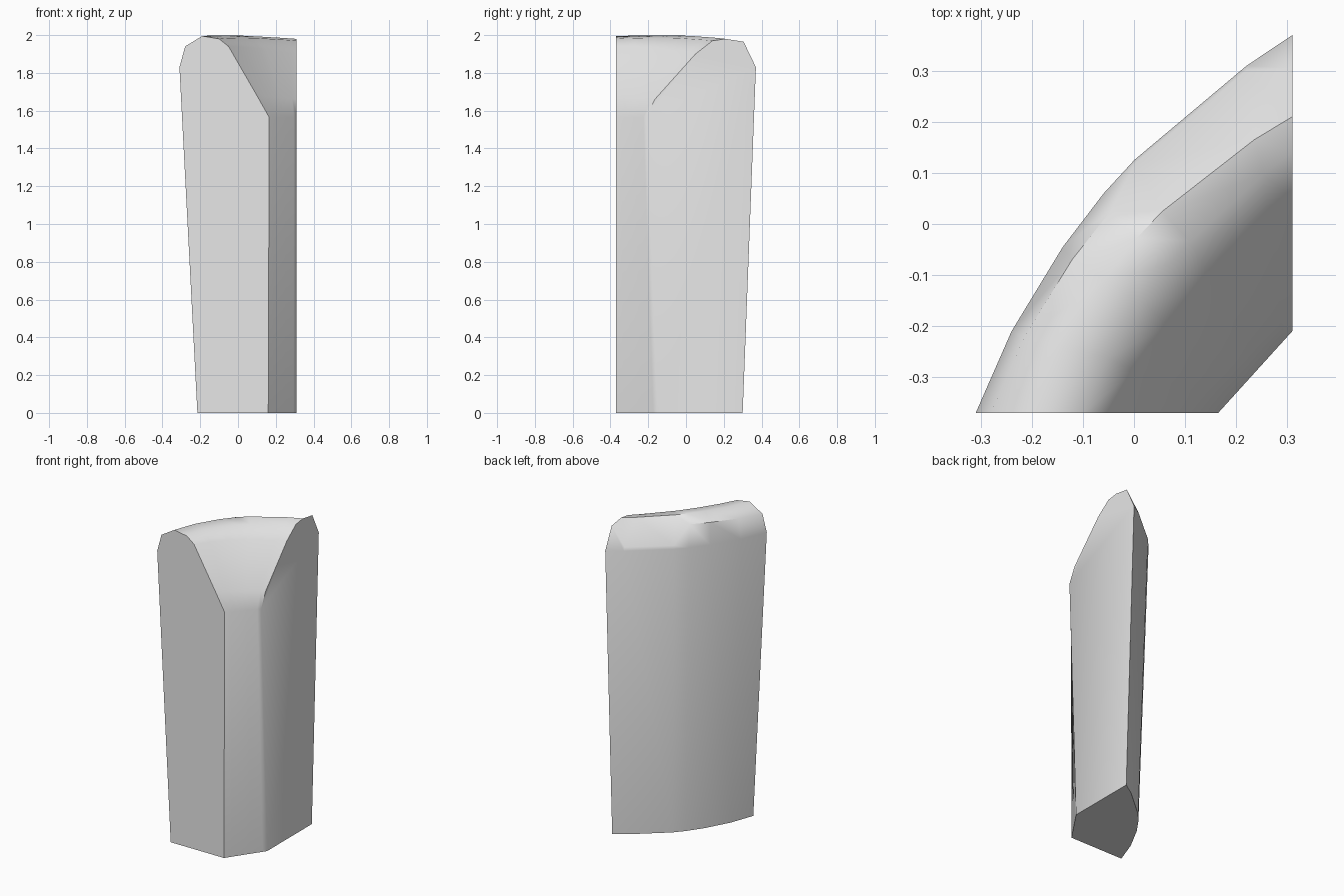
import bpy, bmesh
from mathutils import Vector

cube = bpy.data.objects.get("Cube")
if cube:
    bpy.data.objects.remove(cube, do_unlink=True)

stone = bpy.data.materials.new("pale grey stone")
stone.use_nodes = True
stone.diffuse_color = (0.8, 0.8, 0.8, 1)
stone.node_tree.nodes["Principled BSDF"].inputs["Base Color"].default_value = (0.8, 0.8, 0.8, 1)

# End outlines, running from the outer foot over the crest to the inner foot
front = [(-.215, 0), (-.31, 1.83), (-.28, 1.94), (-.19, 1.995), (-.10, 1.98),
         (-.05, 1.94), (.10, 1.68), (.165, 1.565), (.16, 0)]
side = [(.30, 0), (.37, 1.83), (.305, 1.965), (.21, 1.98), (.14, 1.97),
        (.05, 1.90), (-.165, 1.66), (-.21, 1.565), (-.15, 0)]
bulge_share = [1, 1, 1, .9, .6, .3, 0, 0, 0]

# Stations along the wall: position, outward bulge, chipped outer shoulder
stations = [(0, 0, 0), (.174, .049, 0), (.371, .078, 0), (.508, .084, 0),
            (.6, .08, .85), (.893, .03, .85), (1, 0, 0)]
outward = Vector((-.767, .642, 0))


def section(t, bulge, chip):
    points = []
    for (x, z0), (y, z1), share in zip(front, side, bulge_share):
        p = Vector((x, -.37, z0)).lerp(Vector((.31, y, z1)), t)
        p += outward * bulge * share
        if z0 > 1.9:
            p.z += bulge * .12
        points.append(p)
    points[2] = points[2].lerp(points[1], chip)
    return points


# Curved wall segment lofted between the two flat ends
bm = bmesh.new()
rings = [[bm.verts.new(p) for p in section(*s)] for s in stations]
for a, b in zip(rings, rings[1:]):
    for i in range(len(a)):
        j = (i + 1) % len(a)
        bm.faces.new((a[i], a[j], b[j], b[i]))
bm.faces.new(rings[0])
bm.faces.new(rings[-1])
bmesh.ops.recalc_face_normals(bm, faces=bm.faces)

mesh = bpy.data.meshes.new("wall_segment")
bm.to_mesh(mesh)
bm.free()
mesh.materials.append(stone)
wall = bpy.data.objects.new("wall_segment", mesh)
bpy.context.collection.objects.link(wall)
bpy.context.view_layer.objects.active = wall
wall.select_set(True)
bpy.ops.object.shade_smooth_by_angle(angle=.8)
